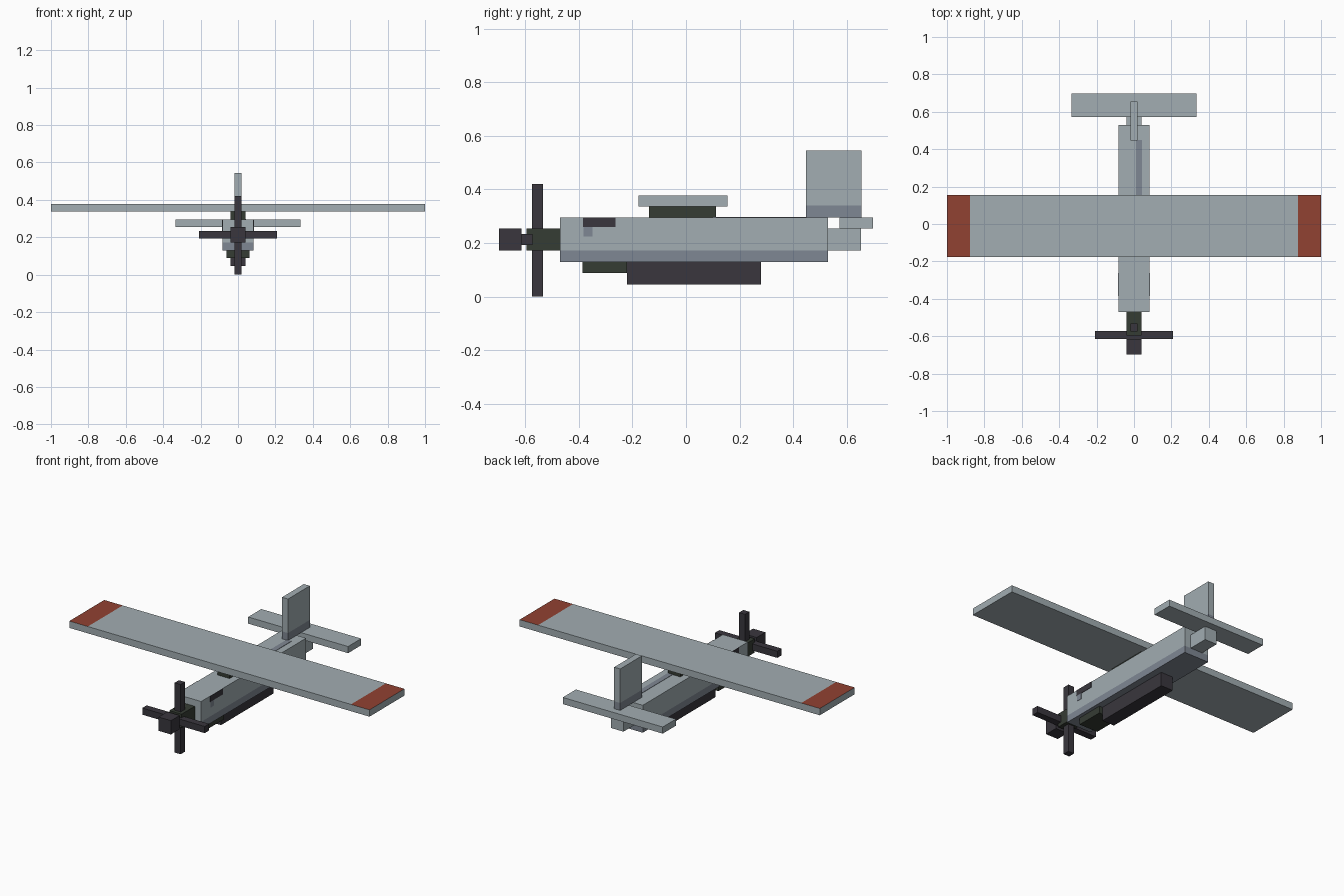
import bpy, bmesh
from mathutils import Vector

cube = bpy.data.objects.get("Cube")
if cube:
    bpy.data.objects.remove(cube, do_unlink=True)


def material(name, rgb):
    m = bpy.data.materials.new(name)
    m.use_nodes = True
    m.diffuse_color = (*rgb, 1)
    m.node_tree.nodes["Principled BSDF"].inputs["Base Color"].default_value = (*rgb, 1)
    return m


grey = material("light_grey", (0.36, 0.418, 0.445))
slate = material("slate_blue", (0.212, 0.242, 0.292))
dark = material("charcoal", (0.041, 0.037, 0.047))
green = material("dark_green", (0.036, 0.045, 0.034))
red = material("brick_red", (0.283, 0.054, 0.032))


def box(name, x, y, z, mats, cuts=(), rule=None):
    """Box from (low, high) ranges; cuts are (axis, position); rule picks a face's material."""
    bm = bmesh.new()
    bmesh.ops.create_cube(bm, size=1)
    for v in bm.verts:
        v.co = Vector([(lo + hi) / 2 + c * (hi - lo) for c, (lo, hi) in zip(v.co, (x, y, z))])
    for axis, pos in cuts:
        normal = Vector([float(i == axis) for i in range(3)])
        bmesh.ops.bisect_plane(bm, geom=bm.verts[:] + bm.edges[:] + bm.faces[:],
                               plane_co=normal * pos, plane_no=normal)
    bm.normal_update()
    if rule:
        for f in bm.faces:
            f.material_index = int(rule(f.calc_center_median(), f.normal))
    mesh = bpy.data.meshes.new(name)
    bm.to_mesh(mesh)
    bm.free()
    for m in mats:
        mesh.materials.append(m)
    ob = bpy.data.objects.new(name, mesh)
    bpy.context.collection.objects.link(ob)
    return ob


def sym(half):
    return (-half, half)


# Fuselage with a slate belly band
box("fuselage", sym(0.083), (-0.47, 0.53), (0.13, 0.295), [grey, slate],
    [(2, 0.172)], lambda c, n: c.z < 0.172)
box("tail_boom", sym(0.041), (0.53, 0.653), (0.172, 0.255), [grey])

# Wing with red tips on the upper surface
box("wing", sym(1), (-0.177, 0.155), (0.337, 0.378), [grey, red],
    [(0, -0.877), (0, 0.877)], lambda c, n: n.z > 0.5 and abs(c.x) > 0.877)
box("wing_pylon", sym(0.041), (-0.138, 0.112), (0.295, 0.337), [green])

# Tail surfaces
box("tailplane", sym(0.333), (0.572, 0.697), (0.255, 0.295), [grey])
box("fin", sym(0.02), (0.447, 0.655), (0.295, 0.545), [grey, slate],
    [(2, 0.34)], lambda c, n: c.z < 0.34)

# Belly equipment
box("belly_intake", sym(0.062), (-0.387, -0.22), (0.088, 0.13), [green])
box("belly_tank", sym(0.041), (-0.22, 0.28), (0.046, 0.13), [dark])

# Nose and propeller
box("nose", sym(0.041), (-0.595, -0.47), (0.172, 0.255), [green])
box("spinner", sym(0.041), (-0.697, -0.614), (0.172, 0.255), [dark])
box("propeller_blade_across", sym(0.208), (-0.614, -0.572), (0.193, 0.233), [dark])
box("propeller_blade_upright", sym(0.02), (-0.574, -0.533), (0, 0.42), [dark])

# Painted plates: cockpit windows, patches below them, and a stripe along the rear deck
for side, s in (("left", 1), ("right", -1)):
    x = sorted((s * 0.082, s * 0.085))
    box(side + "_window", x, (-0.385, -0.263), (0.26, 0.295), [dark])
    box(side + "_patch", x, (-0.382, -0.348), (0.225, 0.26), [slate])
box("deck_stripe", (0.01, 0.042), (0.1, 0.45), (0.294, 0.297), [slate])
